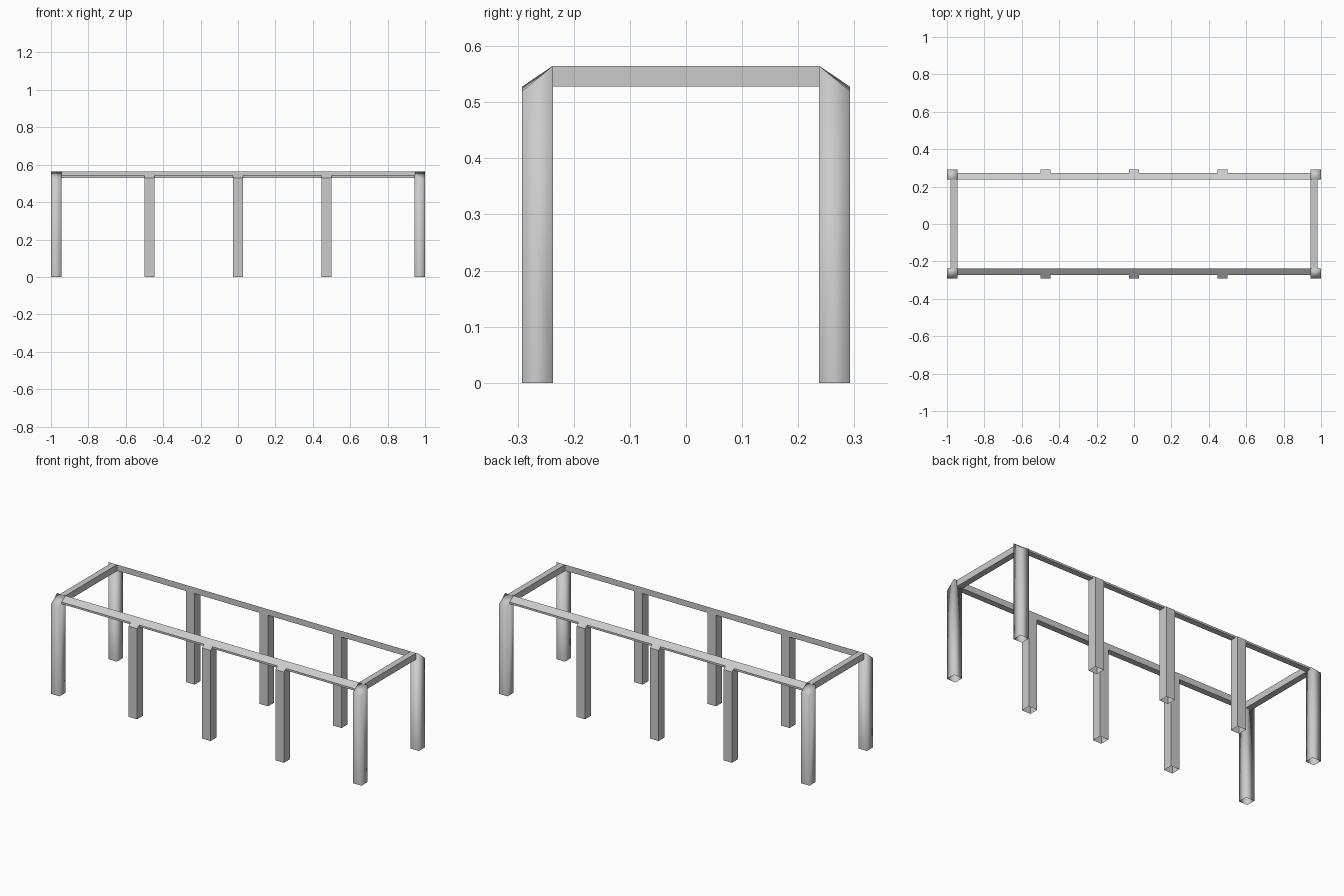
import bpy, bmesh

if "Cube" in bpy.data.objects:
    bpy.data.objects.remove(bpy.data.objects["Cube"])

Y_IN, Y_BEAM, Y_OUT = 0.237, 0.272, 0.292
Z_TOP, Z_BEAM, Z_EAVE, Z_CORNER = 0.565, 0.53, 0.528, 0.52
W = 0.055                                  # leg width
LEG_X = [-0.9725, -0.473, 0, 0.473, 0.9725]


def prism(name, ring_a, ring_b, open_a=False, open_b=False, smooth=False):
    """Join two matching rings of points; optionally leave the ends open."""
    bm = bmesh.new()
    a = [bm.verts.new(p) for p in ring_a]
    b = [bm.verts.new(p) for p in ring_b]
    n = len(a)
    for i in range(n):
        j = (i + 1) % n
        bm.faces.new((a[i], a[j], b[j], b[i]))
    cap_a, cap_b = bm.faces.new(a), bm.faces.new(b)
    bmesh.ops.recalc_face_normals(bm, faces=bm.faces[:])
    for f in bm.faces:
        f.smooth = smooth
    if open_a:
        bm.faces.remove(cap_a)
    if open_b:
        bm.faces.remove(cap_b)
    mesh = bpy.data.meshes.new(name)
    bm.to_mesh(mesh)
    bm.free()
    obj = bpy.data.objects.new(name, mesh)
    bpy.context.collection.objects.link(obj)


for side, s in (("front", -1), ("back", 1)):
    # Hollow legs with sloping tops; the outermost corner dips slightly
    for i, x in enumerate(LEG_X):
        corner = i in (0, 4)
        plan = [(x - W / 2, Y_IN), (x + W / 2, Y_IN), (x + W / 2, Y_OUT), (x - W / 2, Y_OUT)]

        def top(px, py):
            if py == Y_IN:
                return Z_TOP
            return Z_CORNER if abs(px) > 0.99 else Z_EAVE

        prism(f"{side}_{'corner' if corner else 'middle'}_leg_{i + 1}",
              [(px, s * py, 0) for px, py in plan],
              [(px, s * py, top(px, py)) for px, py in plan],
              open_a=True, smooth=corner)

    # Long rail spans between legs, top following the leg slope
    z_out = Z_TOP - (Z_TOP - Z_EAVE) * (Y_BEAM - Y_IN) / (Y_OUT - Y_IN)
    profile = [(Y_IN, Z_BEAM), (Y_IN, Z_TOP), (Y_BEAM, z_out), (Y_BEAM, Z_BEAM)]
    for i in range(4):
        x0, x1 = LEG_X[i] + W / 2, LEG_X[i + 1] - W / 2
        prism(f"{side}_rail_{i + 1}",
              [(x0, s * y, z) for y, z in profile],
              [(x1, s * y, z) for y, z in profile], True, True)

# Short end rails
for side, s in (("left", -1), ("right", 1)):
    profile = [(0.945, Z_EAVE), (0.945, Z_TOP), (0.981, Z_TOP), (0.981, Z_EAVE)]
    prism(f"{side}_end_rail",
          [(s * x, -Y_IN, z) for x, z in profile],
          [(s * x, Y_IN, z) for x, z in profile], True, True)
